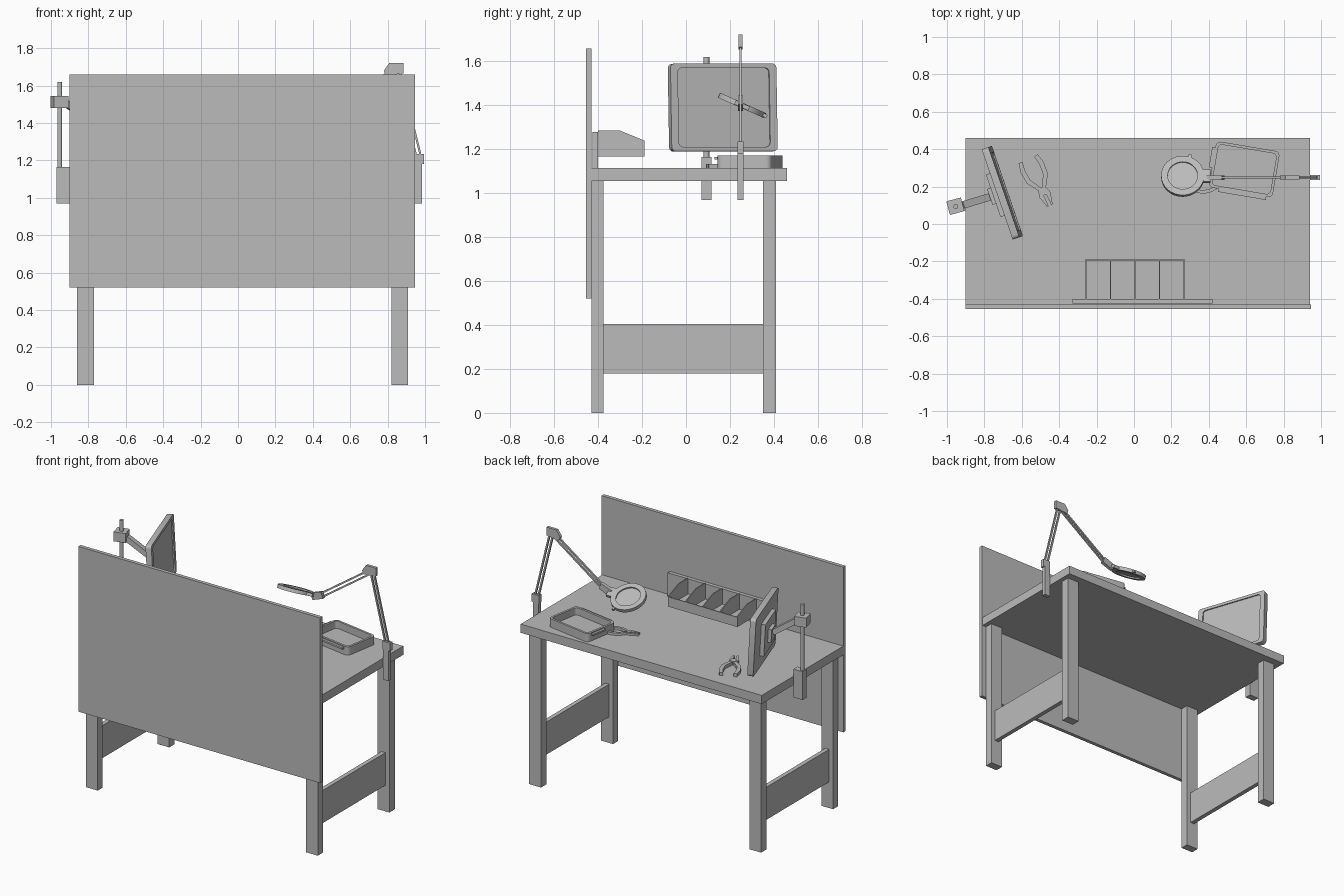
import bpy, bmesh, math
from mathutils import Vector, Matrix

if "Cube" in bpy.data.objects:
    bpy.data.objects.remove(bpy.data.objects["Cube"])

grey = bpy.data.materials.new("plain grey")
grey.use_nodes = True
grey.diffuse_color = (0.5, 0.5, 0.5, 1)
grey.node_tree.nodes["Principled BSDF"].inputs["Base Color"].default_value = (0.5, 0.5, 0.5, 1)


def finish(name, bm, matrix=Matrix()):
    bmesh.ops.recalc_face_normals(bm, faces=bm.faces)
    mesh = bpy.data.meshes.new(name)
    bm.to_mesh(mesh)
    bm.free()
    mesh.materials.append(grey)
    obj = bpy.data.objects.new(name, mesh)
    bpy.context.collection.objects.link(obj)
    obj.matrix_world = matrix
    return obj


def block(name, center, size, frame=Matrix()):
    bm = bmesh.new()
    bmesh.ops.create_cube(bm, size=1, matrix=Matrix.Translation(center) @ Matrix.Diagonal((*size, 1)))
    return finish(name, bm, frame)


def box(name, x, y, z):
    spans = (x, y, z)
    return block(name, [(a + b) / 2 for a, b in spans], [b - a for a, b in spans])


def beam(name, a, b, width, thick):
    # bar from a to b; width lies in the vertical plane of the bar
    a, b = Vector(a), Vector(b)
    along = (b - a).normalized()
    side = along.cross(Vector((0, 0, 1))).normalized()
    up = side.cross(along)
    frame = Matrix((along, side, up)).transposed().to_4x4()
    return block(name, (0, 0, 0), ((b - a).length, thick, width), Matrix.Translation((a + b) / 2) @ frame)


def prism(name, points, depth, frame=Matrix()):
    # flat outline in xy, extruded along z
    bm = bmesh.new()
    face = bm.faces.new([bm.verts.new((x, y, 0)) for x, y in points])
    result = bmesh.ops.extrude_face_region(bm, geom=[face])
    verts = [v for v in result["geom"] if isinstance(v, bmesh.types.BMVert)]
    bmesh.ops.translate(bm, verts=verts, vec=(0, 0, depth))
    return finish(name, bm, frame)


def rounded(w, h, r, steps=4):
    pts = []
    for i, (sx, sy) in enumerate(((1, 1), (-1, 1), (-1, -1), (1, -1))):
        for k in range(steps + 1):
            t = (i + k / steps) * math.pi / 2
            pts.append((sx * (w / 2 - r) + r * math.cos(t), sy * (h / 2 - r) + r * math.sin(t)))
    return pts


def frame_ring(name, outer, inner, depth, frame=Matrix()):
    # band between two outlines with equal point counts
    bm = bmesh.new()
    loops = [[bm.verts.new((x, y, z)) for x, y in pts]
             for pts, z in ((outer, 0), (outer, depth), (inner, depth), (inner, 0))]
    n = len(outer)
    for a, b in zip(loops, loops[1:] + loops[:1]):
        for i in range(n):
            bm.faces.new((a[i], a[(i + 1) % n], b[(i + 1) % n], b[i]))
    return finish(name, bm, frame)


def circle(r, n=32):
    return [(r * math.cos(math.tau * i / n), r * math.sin(math.tau * i / n)) for i in range(n)]


def strip(name, path, widths, depth, frame):
    # flat tapered band following a path
    pts = [Vector(p) for p in path]
    left, right = [], []
    for i, p in enumerate(pts):
        d = (pts[min(i + 1, len(pts) - 1)] - pts[max(i - 1, 0)]).normalized()
        n = Vector((-d.y, d.x)) * widths[i] / 2
        left.append(p + n)
        right.append(p - n)
    return prism(name, left + right[::-1], depth, frame)


def place(x, y, z, angle=0):
    return Matrix.Translation((x, y, z)) @ Matrix.Rotation(math.radians(angle), 4, 'Z')


# Bench
TOP = 1.115
box("bench_top", (-0.9, 0.94), (-0.43, 0.46), (1.055, TOP))
box("front_board", (-0.9, 0.945), (-0.455, -0.43), (0.52, 1.66))
for side, x in (("right", -0.815), ("left", 0.865)):
    box(side + "_front_leg", (x - 0.045, x + 0.045), (-0.43, -0.375), (0, 1.055))
    box(side + "_back_leg", (x - 0.045, x + 0.045), (0.35, 0.41), (0, 1.055))
    box(side + "_side_rail", (x - 0.015, x + 0.015), (-0.375, 0.35), (0.18, 0.405))

# Parts organizer
box("organizer_back", (-0.33, 0.42), (-0.425, -0.4), (TOP, 1.28))
box("organizer_floor", (-0.26, 0.27), (-0.4, -0.19), (1.168, 1.175))
box("organizer_lip", (-0.26, 0.27), (-0.195, -0.188), (1.168, 1.235))
profile = [(-0.4, 1.168), (-0.19, 1.168), (-0.19, 1.24), (-0.3, 1.285), (-0.4, 1.285)]
to_side = Matrix(((0, 0, 1, 0), (1, 0, 0, 0), (0, 1, 0, 0), (0, 0, 0, 1)))
for i in range(5):
    prism("organizer_divider", profile, 0.006, Matrix.Translation((-0.26 + i * 0.131, 0, 0)) @ to_side)

# Screen stand
box("screen_clamp", (-0.97, -0.9), (0.07, 0.115), (0.97, 1.165))
bm = bmesh.new()
bmesh.ops.create_cone(bm, cap_ends=True, segments=16, radius1=0.013, radius2=0.013, depth=0.455)
finish("screen_pole", bm, place(-0.953, 0.093, 1.3925))
block("screen_bracket", (0, 0, 0), (0.08, 0.075, 0.065), place(-0.955, 0.095, 1.513, 15))
beam("screen_arm", (-0.92, 0.1, 1.505), (-0.77, 0.145, 1.4), 0.035, 0.04)

# Screen: local x is width, local y is height, local z faces out
out = Vector((0.945, 0.325, 0.05)).normalized()
across = Vector((0, 0, 1)).cross(out).normalized()
screen = Matrix.Translation((-0.705, 0.167, 1.39)) @ Matrix((across, out.cross(across), out)).transposed().to_4x4()
forward = Matrix.Translation((0, 0, 0.012))
prism("screen_case", rounded(0.51, 0.4, 0.02), 0.03, screen @ Matrix.Translation((0, 0, -0.018)))
frame_ring("screen_bezel", rounded(0.51, 0.4, 0.02), rounded(0.44, 0.36, 0.02), 0.008, screen @ forward)
block("screen_back", (0, 0, -0.03), (0.24, 0.22, 0.03), screen)
block("screen_mount", (0, 0, -0.055), (0.09, 0.09, 0.025), screen)

# Magnifier arm
Y = 0.248
box("lamp_clamp", (0.943, 0.985), (0.235, 0.262), (0.97, 1.18))
box("lamp_base_joint", (0.94, 0.995), (0.235, 0.262), (1.18, 1.235))
elbow, wrist = (0.85, Y, 1.69), (0.45, Y, 1.41)
for name, a, b in (("lower", (0.968, Y, 1.21), elbow), ("upper", elbow, wrist)):
    along = (Vector(b) - Vector(a)).normalized()
    shift = Vector((along.z, 0, -along.x)) * 0.012
    for s in (-1, 1):
        beam(name + "_arm_rod", Vector(a) + shift * s, Vector(b) + shift * s, 0.011, 0.011)
prism("elbow_joint", [(0.79, 1.655), (0.885, 1.665), (0.885, 1.722), (0.81, 1.722), (0.78, 1.68)], 0.02,
      Matrix.Translation((0, Y + 0.01, 0)) @ Matrix.Rotation(math.pi / 2, 4, 'X'))
beam("wrist_joint", (0.475, Y, 1.425), (0.395, Y, 1.395), 0.045, 0.024)

# Magnifier head
head = Matrix.Translation((0.26, 0.255, 1.4)) @ Matrix.Rotation(math.radians(-24), 4, 'X')
ring = frame_ring("magnifier_ring", circle(0.115), circle(0.08), 0.024, head @ Matrix.Translation((0, 0, -0.012)))
lens = prism("magnifier_lens", circle(0.081), 0.006, head @ Matrix.Translation((0, 0, -0.003)))
block("magnifier_neck", (0.125, 0, 0), (0.05, 0.07, 0.02), head)
block("magnifier_knob", (0.04, 0.115, 0), (0.015, 0.02, 0.015), head)

# Tray
tray = place(0.59, 0.292, TOP, -9.6)
prism("tray_floor", rounded(0.34, 0.245, 0.025), 0.008, tray)
frame_ring("tray_wall", rounded(0.345, 0.25, 0.025), rounded(0.315, 0.22, 0.02), 0.058, tray)
block("tray_long_handle", (0.01, -0.133, 0.045), (0.26, 0.018, 0.012), tray)
block("tray_end_handle", (-0.18, 0.035, 0.045), (0.018, 0.11, 0.012), tray)


# Pliers, tips towards local -y
def pliers(frame, size):
    frame = frame @ Matrix.Diagonal((size, size, size, 1))
    for s in (-1, 1):
        side = "left" if s > 0 else "right"
        strip("plier_handle_" + side, [(0.045 * s, 0.19), (0.055 * s, 0.14), (0.05 * s, 0.08), (0.008 * s, 0.01)],
              (0.022, 0.026, 0.026, 0.02), 0.022, frame)
        strip("plier_jaw_" + side, [(0.01 * s, 0.01), (0.02 * s, -0.02), (0.012 * s, -0.085)],
              (0.026, 0.026, 0.008), 0.018, frame)
    prism("plier_pivot", circle(0.022, 16), 0.025, frame)


pliers(place(-0.485, 0.175, TOP, 25), 1.0)
pliers(place(0.3, 0.187, TOP, -72), 0.75)

# Smooth only the round parts
for obj in bpy.context.collection.objects:
    obj.select_set(obj.type == 'MESH' and obj.name.startswith(("magnifier", "screen", "tray", "plier")))
    if obj.select_get():
        bpy.context.view_layer.objects.active = obj
bpy.ops.object.shade_smooth_by_angle(angle=math.radians(30))
